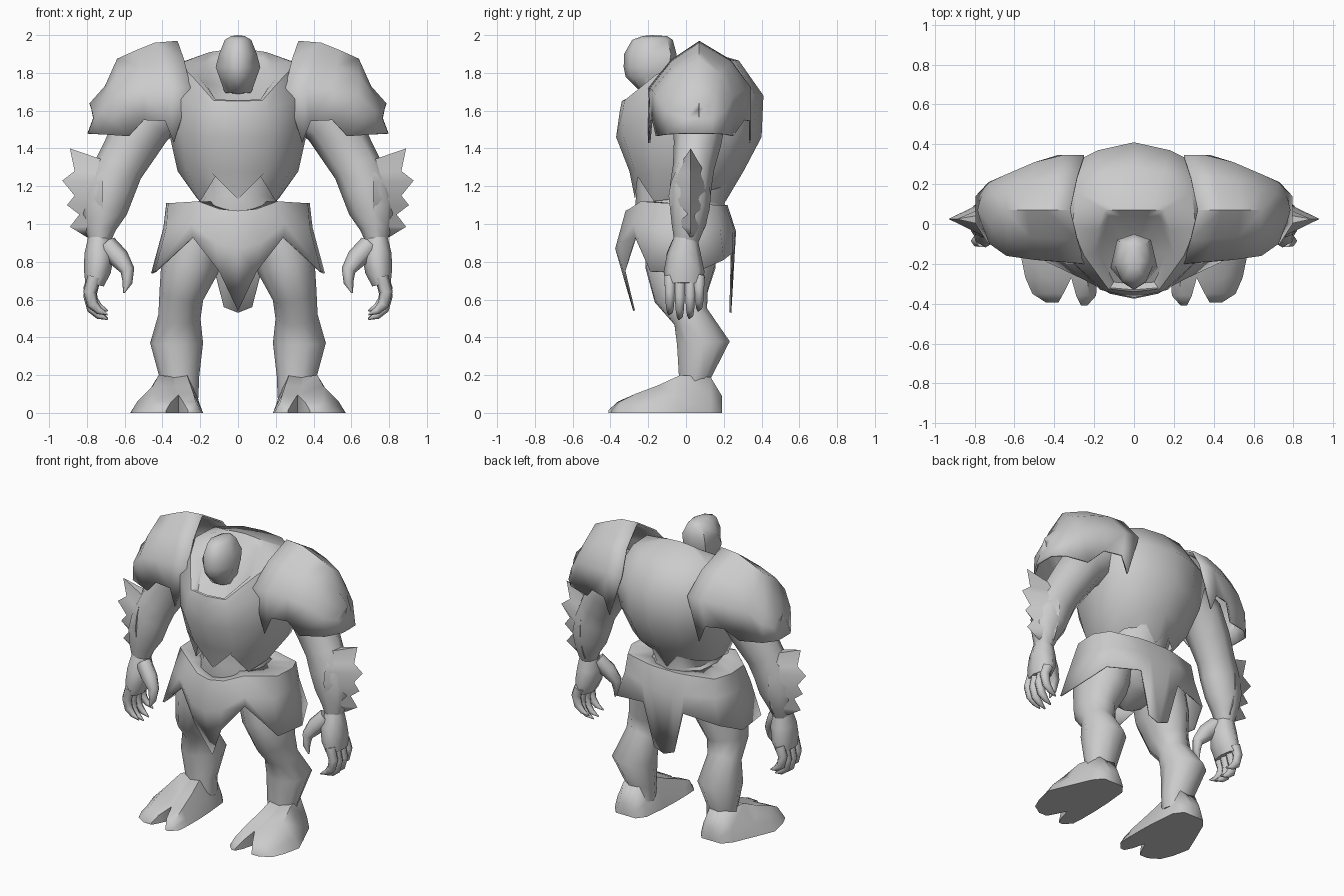
import bpy, bmesh, math
from mathutils import Vector

grey = bpy.data.materials.new("grey")
grey.diffuse_color = (0.6, 0.6, 0.6, 1)


def loft(name, rings, closed=True, caps=True, mirror=True, thick=0, angle=50):
    """Skin a list of equal-length point rings, mirrored across x = 0."""
    bm = bmesh.new()
    rows = [[bm.verts.new(p) for p in r] for r in rings]
    n = len(rows[0])
    for a, b in zip(rows, rows[1:]):
        for i in range(n if closed else n - 1):
            j = (i + 1) % n
            bm.faces.new((a[i], a[j], b[j], b[i]))
    if closed and caps:
        bm.faces.new(rows[0])
        bm.faces.new(rows[-1])
    bmesh.ops.remove_doubles(bm, verts=bm.verts, dist=0.0005)
    bmesh.ops.recalc_face_normals(bm, faces=bm.faces)
    me = bpy.data.meshes.new(name)
    bm.to_mesh(me)
    bm.free()
    me.shade_smooth()
    me.set_sharp_from_angle(angle=math.radians(angle))
    me.materials.append(grey)
    ob = bpy.data.objects.new(name, me)
    bpy.context.collection.objects.link(ob)
    if mirror:
        m = ob.modifiers.new("mirror", 'MIRROR')
        m.merge_threshold = 0.001
    if thick:
        s = ob.modifiers.new("thickness", 'SOLIDIFY')
        s.thickness = thick
    return ob


def tube(name, path, n=8, **kw):
    """Limb along (x, y, z, side radius, depth radius) points."""
    pts = [Vector(p[:3]) for p in path]
    rings = []
    for i, p in enumerate(path):
        t = (pts[min(i + 1, len(pts) - 1)] - pts[max(i - 1, 0)]).normalized()
        side = t.cross(Vector((0, 1, 0))).normalized()
        depth = side.cross(t)
        rings.append([pts[i] + side * p[3] * math.cos(k * math.tau / n)
                      + depth * p[4] * math.sin(k * math.tau / n) for k in range(n)])
    return loft(name, rings, **kw)


def level(z, xy):
    return [(x, y, z) for x, y in xy]


# Chest armour: half rings running front to back, jagged hem up to the collar
rim = [(0, -.33, 1.655), (.12, -.32, 1.66), (.2, -.15, 1.77), (.18, -.03, 1.85),
       (.15, .07, 1.91), (.08, .07, 1.92), (0, .07, 1.925)]
chest = [
    [(0, -.27, 1.13), (.12, -.255, 1.25), (.2, -.17, 1.12), (.22, 0, 1.14),
     (.19, .14, 1.18), (.1, .2, 1.2), (0, .21, 1.12)],
    level(1.28, [(0, -.3), (.15, -.27), (.27, -.17), (.32, .03), (.28, .18), (.16, .27), (0, .305)]),
    level(1.46, [(0, -.37), (.17, -.33), (.3, -.2), (.36, .04), (.33, .24), (.18, .355), (0, .4)]),
    [(0, -.35, 1.6), (.15, -.335, 1.6), (.3, -.2, 1.66), (.4, .05, 1.68),
     (.36, .28, 1.68), (.18, .37, 1.68), (0, .41, 1.68)],
    [(0, -.34, 1.65), (.13, -.325, 1.655), (.25, -.16, 1.79), (.31, -.02, 1.85),
     (.29, .16, 1.86), (.15, .26, 1.865), (0, .28, 1.865)],
    rim,
]
# Shallow collar opening
chest.append([(x * .85, -.13 + (y + .13) * .85, z - .03) for x, y, z in rim])
chest.append([(0, -.13, 1.72)] * 7)
loft("chest_armour", chest, closed=False, angle=45)

# Waist and hips
tube("waist", [(0, 0, 1.34, .25, .28), (0, -.03, 1.13, .2, .235), (0, -.03, 1.02, .29, .25),
               (0, -.01, .9, .26, .2), (0, .02, .8, .1, .12)], n=12, mirror=False)

# Head and neck
tube("neck", [(0, -.08, 1.66, .09, .09), (0, -.16, 1.82, .075, .08)], mirror=False)
loft("head", [
    level(1.69, [(0, -.2)] * 5),
    level(1.695, [(0, -.235), (.04, -.23), (.07, -.18), (.055, -.12), (0, -.1)]),
    level(1.78, [(0, -.32), (.05, -.29), (.1, -.22), (.075, -.1), (0, -.07)]),
    level(1.83, [(0, -.33), (.055, -.295), (.118, -.22), (.085, -.09), (0, -.055)]),
    level(1.9, [(0, -.328), (.06, -.29), (.1, -.2), (.085, -.08), (0, -.05)]),
    level(1.975, [(0, -.285), (.045, -.265), (.07, -.19), (.055, -.1), (0, -.07)]),
    level(1.995, [(0, -.23), (.025, -.22), (.035, -.18), (.02, -.12), (0, -.1)]),
    level(2.0, [(0, -.18)] * 5)], closed=False)


# Shoulder pads: arches from front hem over the ridge to the back hem
def arch(xb, xs, xt, yf, yb, zb, zs, zt):
    xm, zm = (xs + xt) / 2, zs + .6 * (zt - zs)
    return [(xb, yf, zb), (xs, yf, zs), (xm, yf * .55 + .03, zm), (xt, .07, zt),
            (xm, yb * .6 + .03, zm), (xs, yb, zs), (xb, yb, zb)]


loft("shoulder_pad", [
    arch(.34, .25, .32, -.2, .345, 1.43, 1.72, 1.97),
    arch(.385, .36, .44, -.19, .345, 1.545, 1.72, 1.96),
    arch(.5, .5, .54, -.18, .31, 1.55, 1.71, 1.92),
    arch(.58, .64, .64, -.16, .25, 1.465, 1.68, 1.875),
    arch(.73, .725, .705, -.1, .21, 1.475, 1.6, 1.73),
    arch(.795, .765, .785, .0, .14, 1.48, 1.56, 1.64),
    arch(.797, .767, .787, .07, .07, 1.48, 1.56, 1.64)],
    closed=False, thick=.012, angle=60)

# Arms
tube("arm", [(.34, .07, 1.64, .14, .14), (.48, .07, 1.55, .15, .14), (.56, .06, 1.42, .14, .125),
             (.63, .04, 1.3, .13, .11), (.675, .025, 1.2, .135, .11), (.71, .02, 1.08, .125, .105),
             (.73, .01, .98, .085, .085), (.735, 0, .9, .055, .062)], angle=70)

# Spiked bracers: triangular sections whose outer corner zigzags
spikes = [(.89, 1.4, 1.34, .035), (.865, 1.28, 1.27, .08), (.93, 1.23, 1.22, .1),
          (.865, 1.15, 1.15, .112), (.905, 1.1, 1.1, .107), (.84, 1.05, 1.05, .097),
          (.89, .985, .99, .085), (.8, .93, .93, .055)]
loft("spiked_bracer", [[(.715, .02 - w, z), (x, .025, zt), (.715, .02 + w, z)]
                       for x, zt, z, w in spikes], angle=60)

# Hands
tube("palm", [(.735, 0, .93, .058, .062), (.735, -.01, .84, .078, .09), (.745, -.01, .75, .072, .108),
              (.76, -.01, .68, .05, .1)], angle=70)
tube("thumb", [(.695, -.03, .89, .055, .05), (.63, -.06, .82, .055, .05), (.585, -.08, .755, .038, .036),
               (.585, -.09, .69, .026, .026), (.605, -.095, .635, .005, .005)], n=6, angle=70)
for i, (y, drop) in enumerate([(-.085, 0), (-.033, -.025), (.022, -.02), (.07, .02)]):
    tube(f"finger_{i + 1}", [(.76, y, .72, .036, .034), (.785, y, .64 + drop, .034, .03),
                             (.77, y, .575 + drop, .03, .025), (.735, y, .54 + drop, .02, .018),
                             (.69, y - .005, .52 + drop, .004, .004)], n=6, angle=70)

# Skirt with pointed front, side and back flaps, closed against the waist
belt = [(0, -.32, 1.07), (.1, -.3, 1.08), (.21, -.24, 1.12), (.37, -.1, 1.11), (.38, .05, 1.11),
        (.33, .16, 1.1), (.15, .21, 1.1), (.08, .22, 1.1), (0, .22, 1.1)]
inner = [(x * .55, y * .7, z) for x, y, z in belt]
hips = [(0, -.375, .87), (.12, -.35, .9), (.25, -.28, 1.0), (.38, -.16, .98), (.395, .04, .98),
        (.34, .18, .98), (.16, .25, .98), (.08, .26, .96), (0, .265, .96)]
hem = [(0, -.28, .54), (.1, -.33, .75), (.24, -.27, .93), (.44, -.19, .75), (.46, .04, .74),
       (.39, .2, .81), (.15, .25, .85), (.075, .24, .56), (0, .24, .53)]
loft("skirt", [inner, belt, hips, hem], closed=False, thick=.01)

# Legs
tube("leg", [(.21, -.02, .95, .16, .19), (.255, -.03, .78, .155, .195), (.3, -.025, .62, .118, .15),
             (.31, .025, .51, .112, .1), (.325, .092, .37, .14, .147), (.31, .045, .19, .105, .088),
             (.31, .05, .08, .1, .09)], n=10, angle=70)


# Feet: an inner and an outer half, each running from heel to toe
def section(y, edge, top, mid, h):
    return [(edge, y, 0), (edge + .15 * (mid - edge), y, .4 * h), (top, y, h),
            (mid, y, h * .95), (mid, y, 0)]


feet = {
    "inner_foot": [(.19, .25, .29, .33, .09), (.13, .205, .27, .33, .19), (-.03, .19, .27, .34, .2),
                   (-.15, .185, .25, .335, .145), (-.27, .185, .235, .315, .1),
                   (-.36, .19, .225, .29, .06), (-.41, .235, .25, .265, .015)],
    "outer_foot": [(.19, .4, .37, .33, .09), (.13, .45, .385, .33, .19), (-.03, .52, .42, .34, .2),
                   (-.15, .57, .45, .335, .145), (-.27, .545, .45, .315, .1),
                   (-.35, .51, .45, .355, .06), (-.395, .44, .41, .38, .015)],
}
for name, stations in feet.items():
    loft(name, [section(*s) for s in stations], angle=60)
